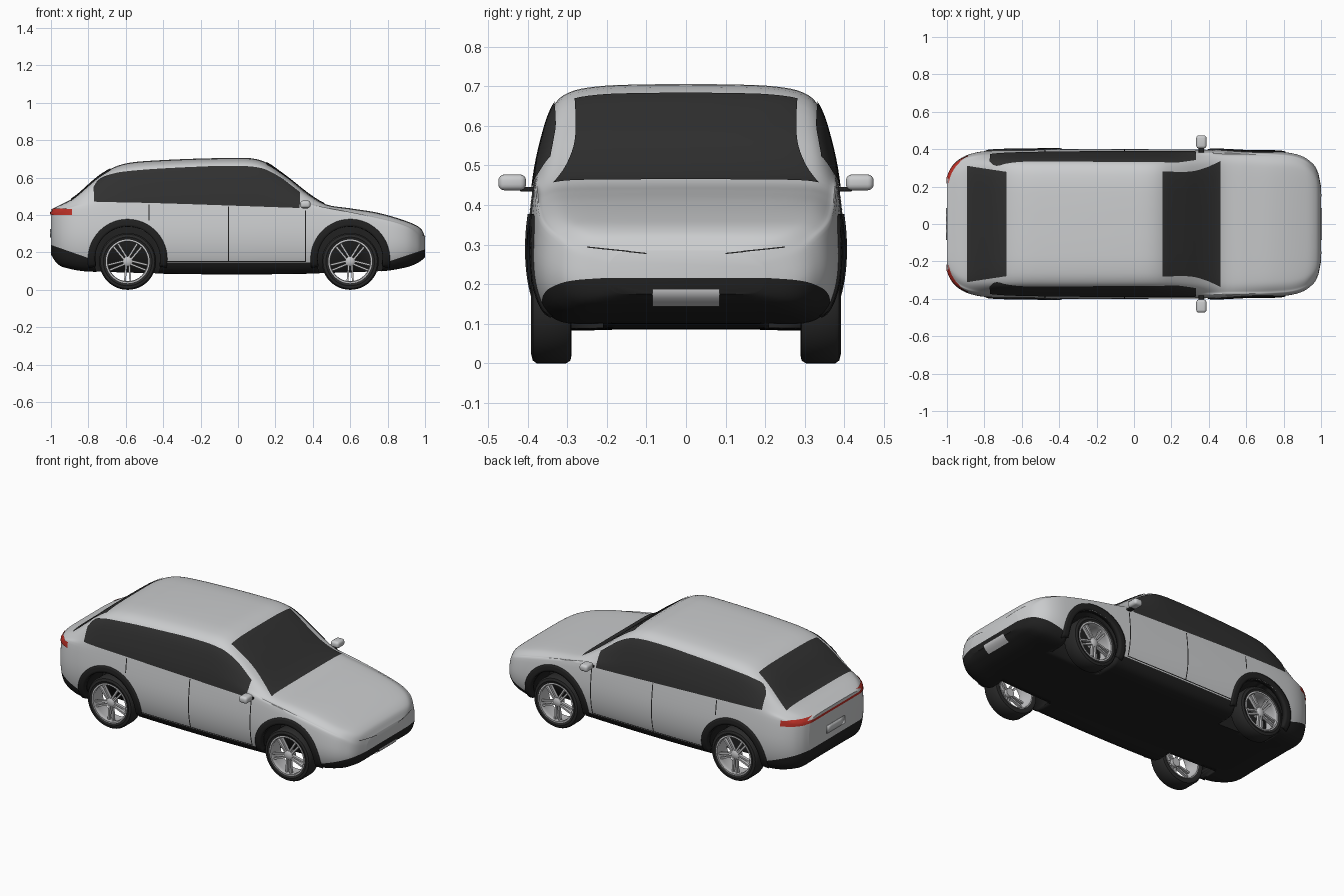
import bpy, bmesh, math
from math import sin, cos, pi, radians
from mathutils import Vector, Matrix
from mathutils.bvhtree import BVHTree

if "Cube" in bpy.data.objects:
    bpy.data.objects.remove(bpy.data.objects["Cube"])


def material(name, r, g, b):
    m = bpy.data.materials.new(name)
    m.use_nodes = True
    m.diffuse_color = (r, g, b, 1)
    m.node_tree.nodes["Principled BSDF"].inputs["Base Color"].default_value = (r, g, b, 1)
    return m


PAINT = material("silver paint", 0.6, 0.61, 0.62)
TRIM = material("black trim", 0.015, 0.015, 0.015)
GLASS = material("dark glass", 0.03, 0.03, 0.03)
RUBBER = material("tyre rubber", 0.022, 0.022, 0.022)
METAL = material("wheel metal", 0.55, 0.55, 0.56)
RED = material("red lamp", 0.5, 0.03, 0.02)


def finish(name, bm, *mats, angle=35):
    me = bpy.data.meshes.new(name)
    bm.to_mesh(me)
    bm.free()
    ob = bpy.data.objects.new(name, me)
    bpy.context.collection.objects.link(ob)
    for m in mats:
        me.materials.append(m)
    bpy.ops.object.select_all(action='DESELECT')
    ob.select_set(True)
    bpy.context.view_layer.objects.active = ob
    bpy.ops.object.shade_smooth_by_angle(angle=radians(angle))
    return ob


def curve(*p):
    """Smooth function through (x, value) points."""
    def slope(i):
        a, b = p[max(i - 1, 0)], p[min(i + 1, len(p) - 1)]
        return (b[1] - a[1]) / (b[0] - a[0])

    def f(x):
        i = 0
        while i < len(p) - 2 and x > p[i + 1][0]:
            i += 1
        d = p[i + 1][0] - p[i][0]
        t = min(max((x - p[i][0]) / d, 0), 1)
        return ((2 * t**3 - 3 * t**2 + 1) * p[i][1] + (t**3 - 2 * t**2 + t) * d * slope(i)
                + (3 * t**2 - 2 * t**3) * p[i + 1][1] + (t**3 - t**2) * d * slope(i + 1))
    return f


# Body curves along the length
top = curve((-1, .43), (-.96, .45), (-.875, .495), (-.74, .61), (-.63, .668), (-.47, .69), (-.02, .705),
            (.125, .692), (.25, .612), (.38, .51), (.47, .457), (.6, .436), (.757, .41), (.92, .36),
            (.98, .325), (1, .285))
shoulder = curve((-1, .4), (-.85, .43), (0, .44), (.4, .435), (.75, .37), (.92, .32), (1, .25))
bottom = curve((-1, .19), (-.97, .145), (-.93, .122), (-.8, .1), (0, .085), (.75, .1), (.9, .122), (.97, .15), (1, .175))
width = curve((-1, .25), (-.985, .29), (-.95, .335), (-.88, .373), (-.78, .391), (-.5, .399), (0, .4),
              (.5, .395), (.8, .384), (.9, .362), (.96, .318), (.985, .272), (1, .2))
# Cross section: width share, share of lower height, share of upper height
SECTION = [(0, 0, 0), (.45, 0, 0), (.77, 0, 0), (.91, .1, 0), (.98, .32, 0), (1, .62, 0), (.968, 1, 0),
           (.925, 1, .38), (.845, 1, .77), (.74, 1, .92), (.55, 1, .98), (.28, 1, .997), (0, 1, 1)]
share, low, high = (curve(*[(i, s[k]) for i, s in enumerate(SECTION)]) for k in range(3))


def ring(x):
    w, t, s, b = width(x), top(x), shoulder(x), bottom(x)
    half = []
    for k in range((len(SECTION) - 1) * 4 + 1):
        u = k / 4
        half.append((x, w * share(u), b + (s - b) * low(u) + (t - s) * high(u)))
    return half + [(x, -y, z) for x, y, z in half[-2:0:-1]]


bm = bmesh.new()
rings = [[bm.verts.new(c) for c in ring(sin(pi / 2 * (i / 45 - 1)))] for i in range(91)]
for a, b in zip(rings, rings[1:]):
    for k in range(len(a)):
        n = (k + 1) % len(a)
        bm.faces.new((a[k], a[n], b[n], b[k]))
bm.faces.new(rings[0])
bm.faces.new(rings[-1])
bmesh.ops.recalc_face_normals(bm, faces=bm.faces)

# Black lower cladding: sill line plus rising bumper lines
for base, x0, slope in ((.145, 0, 0), (.15, .8, .33), (.17, -.8, -.35)):
    bmesh.ops.bisect_plane(bm, geom=bm.verts[:] + bm.edges[:] + bm.faces[:],
                           plane_co=(x0, 0, base), plane_no=Vector((-slope, 0, 1)).normalized())
for f in bm.faces:
    c = f.calc_center_median()
    line = max(.145, .15 + (c.x - .8) * .33, .17 - (c.x + .8) * .35 if c.x < -.7 else 0)
    f.material_index = int(c.z < line)
SURFACE = BVHTree.FromBMesh(bm)
body = finish("body", bm, PAINT, TRIM, angle=40)

# Wheel wells
WHEELS = (-.59, .6)
for x in WHEELS:
    for s in (-1, 1):
        bm = bmesh.new()
        bmesh.ops.create_cone(bm, cap_ends=True, segments=64, radius1=.178, radius2=.178, depth=.3,
                              matrix=Matrix.Translation((x, s * .36, .16)) @ Matrix.Rotation(pi / 2, 4, 'X'))
        for f in bm.faces:
            f.material_index = 1
        cutter = finish("well_cutter", bm, PAINT, TRIM)
        cutter.hide_render = True
        mod = body.modifiers.new("well", 'BOOLEAN')
        mod.operation, mod.solver, mod.object = 'DIFFERENCE', 'EXACT', cutter
        bpy.context.view_layer.objects.active = body
        bpy.ops.object.modifier_apply(modifier=mod.name)
        bpy.data.objects.remove(cutter)

VIEWS = {'left': (0, 1, 0), 'right': (0, -1, 0), 'top': (0, 0, 1), 'nose': (1, 0, 0), 'tail': (-1, 0, 0)}


def patch(name, mat, view, shape, nu, nv, lift=.004, thick=0):
    """Plate laid on the body; shape(u, v) gives flat coordinates seen from one side."""
    out = Vector(VIEWS[view])
    bm = bmesh.new()
    grid = []
    for i in range(nu + 1):
        row = []
        for j in range(nv + 1):
            p = list(shape(i / nu, j / nv))
            p.insert([abs(c) for c in out].index(1), 0)
            o = Vector(p) + out * 2
            hit, normal, *_ = SURFACE.ray_cast(o, -out)
            if hit is None:
                hit, normal, *_ = SURFACE.find_nearest(Vector(p) + out * (.98 if out.x else .38))
            row.append(bm.verts.new(hit + normal * lift))
        grid.append(row)
    for a, b in zip(grid, grid[1:]):
        for j in range(nv):
            bm.faces.new((a[j], b[j], b[j + 1], a[j + 1]))
    bm.normal_update()
    if sum(f.normal.dot(out) for f in bm.faces) < 0:
        bmesh.ops.reverse_faces(bm, faces=bm.faces)
    ob = finish(name, bm, mat)
    if thick:
        ob.modifiers.new("thickness", 'SOLIDIFY').thickness = thick
    return ob


def mix(a, b, t):
    return a + (b - a) * t


def rect(a0, a1, b0, b1):
    return lambda u, v: (mix(a0, a1, u), mix(b0, b1, v))


# Glass
sill = curve((-.77, .47), (-.4, .462), (.33, .437))
head = curve((-.77, .55), (-.75, .58), (-.71, .605), (-.61, .63), (-.31, .652), (0, .66), (.125, .648), (.22, .602), (.33, .52))
screen = curve((.15, .28), (.3, .28), (.38, .3), (.46, .335))


def side_glass(u, v):
    x = mix(-.77, .33, u)
    return x, mix(sill(x), head(x), v)


def arch(cx):
    def shape(u, v):
        a, r = radians(mix(-12, 192, u)), mix(.174, .212, v)
        return cx + r * cos(a), .165 + r * sin(a)
    return shape


def wind_glass(u, v):
    x = mix(.15, .46, u)
    return x, screen(x) * (2 * v - 1)


patch("windscreen", GLASS, 'top', wind_glass, 24, 32)
patch("rear_window", GLASS, 'top', lambda u, v: (mix(-.89, -.68, u), mix(.31, .278, u) * (2 * v - 1)), 20, 32)

# Side details
for side in ('left', 'right'):
    s = VIEWS[side][1]
    patch(side + "_side_windows", GLASS, side, side_glass, 60, 16)
    for label, cx in zip(("rear", "front"), WHEELS):
        patch(f"{side}_{label}_arch_trim", TRIM, side, arch(cx), 48, 3, .007, .03)
    for label, x, z0, z1 in (("rear", -.475, .37, .455), ("middle", -.05, .15, .445), ("front", .36, .15, .425)):
        patch(f"{side}_{label}_door_gap", TRIM, side, rect(x - .003, x + .003, z0, z1), 1, 16, .002)
    patch(side + "_sill_gap", TRIM, side, rect(-.38, .36, .15, .155), 30, 1, .002)
    patch(side + "_tail_lamp", RED, side, rect(-.99, -.885, .4, .432), 16, 4)
    patch(side + "_headlamp_crease", TRIM, 'nose',
          lambda u, v: (s * mix(.1, .25, u), mix(.276, .292, u) + .003 * v), 16, 1, .002)

    # Mirror housing and its stem
    for name, mat, size, loc, bevel in (("mirror", PAINT, (.055, .07, .04), (.36, s * .439, .457), .015),
                                        ("mirror_stem", TRIM, (.03, .05, .012), (.36, s * .395, .44), .004)):
        bm = bmesh.new()
        bmesh.ops.create_cube(bm, size=1, matrix=Matrix.Translation(loc) @ Matrix.Diagonal((*size, 1)))
        bmesh.ops.bevel(bm, geom=bm.edges[:], offset=bevel, segments=4, profile=.5, affect='EDGES')
        finish(f"{side}_{name}", bm, mat)

# Nose and tail details
patch("tail_lamp_strip", RED, 'tail', rect(-.285, .285, .402, .416), 40, 2)
patch("front_plate", METAL, 'nose', rect(-.085, .085, .148, .188), 8, 4, .005)
patch("rear_plate", PAINT, 'tail', rect(-.085, .085, .28, .325), 4, 2, .004, .004)


# Wheels
def lathe(name, mat, profile, x, s, closed=True):
    bm = bmesh.new()
    vs = [bm.verts.new((r, s * y, 0)) for y, r in profile]
    es = [bm.edges.new(e) for e in zip(vs, vs[1:] + vs[:1] if closed else vs[1:])]
    bmesh.ops.spin(bm, geom=vs + es, axis=(0, 1, 0), cent=(0, 0, 0), angle=2 * pi, steps=48)
    bmesh.ops.remove_doubles(bm, verts=bm.verts, dist=1e-5)
    bmesh.ops.recalc_face_normals(bm, faces=bm.faces)
    bmesh.ops.translate(bm, verts=bm.verts, vec=(x, 0, .152))
    finish(name, bm, mat)


for label, x in zip(("rear", "front"), WHEELS):
    for side, s in (("left", 1), ("right", -1)):
        tag = f"{side}_{label}_"
        lathe(tag + "tyre", RUBBER, [(.295, .116), (.289, .13), (.292, .145), (.303, .152), (.377, .152),
                                     (.387, .145), (.391, .13), (.385, .116)], x, s)
        lathe(tag + "rim", METAL, [(.292, .117), (.388, .117), (.389, .109), (.375, .106), (.36, .11), (.292, .112)], x, s)
        lathe(tag + "hub", METAL, [(.34, 0), (.34, .026), (.376, .026), (.382, .018), (.384, 0)], x, s, False)
        # Five pairs of spokes
        bm = bmesh.new()
        for k in range(5):
            for d in (-1, 1):
                turn = Matrix.Rotation(k * 2 * pi / 5 + pi / 2, 4, 'Y') @ Matrix.Rotation(d * .07, 4, 'Y')
                bmesh.ops.create_cube(bm, size=1, matrix=Matrix.Translation((x, s * .368, .152)) @ turn @
                                      Matrix.Translation((.064, 0, -d * .007)) @ Matrix.Diagonal((.09, .018, .01, 1)))
        finish(tag + "spokes", bm, METAL)
